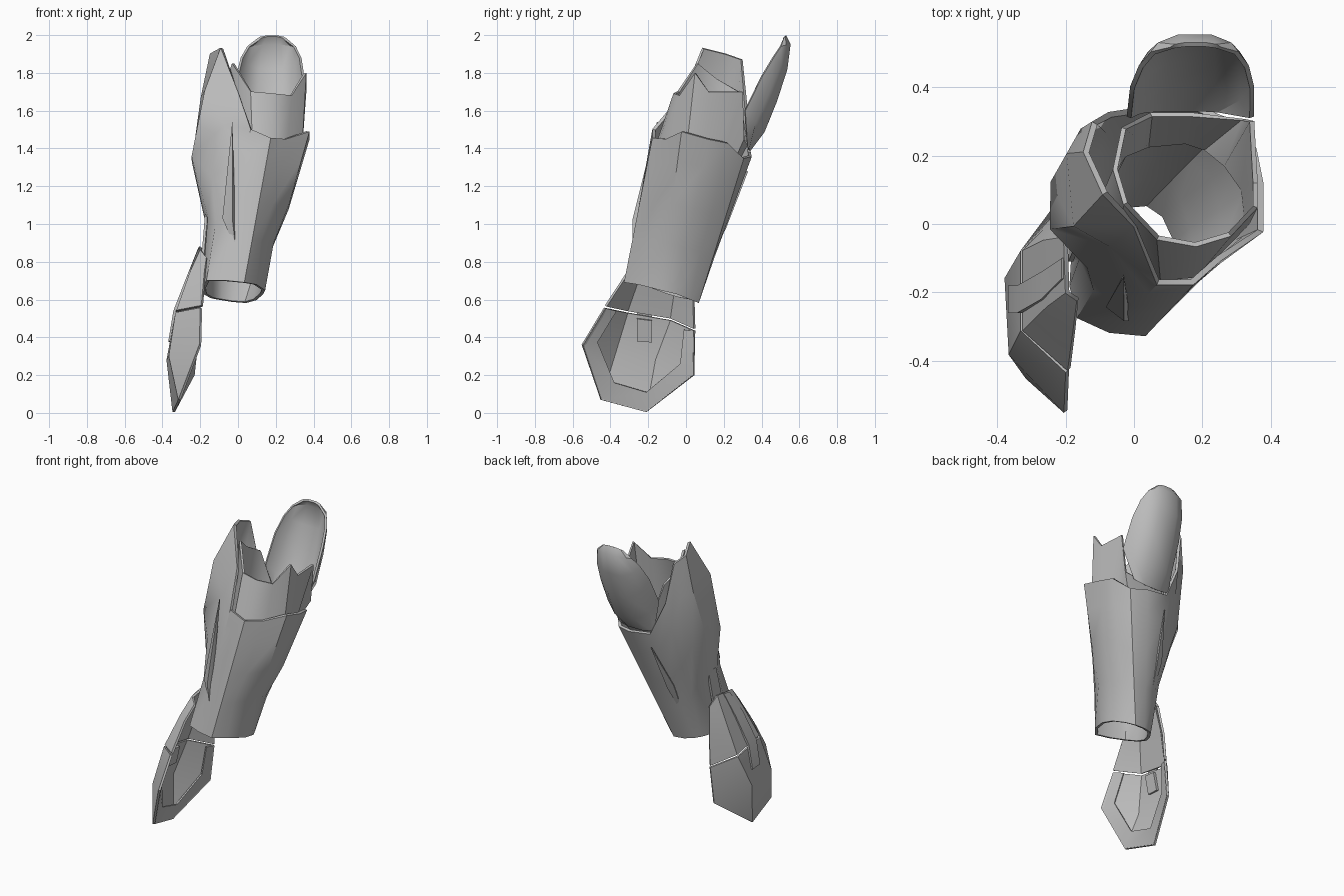
import bpy
import bmesh
from math import radians
from mathutils import Vector

default_cube = bpy.data.objects.get("Cube")
if default_cube:
    bpy.data.objects.remove(default_cube, do_unlink=True)

# Single grey armour material
grey = bpy.data.materials.new("armour_grey")
grey.use_nodes = True
colour = (0.5, 0.5, 0.5, 1)
grey.diffuse_color = colour
shader = next(n for n in grey.node_tree.nodes if n.type == "BSDF_PRINCIPLED")
shader.inputs["Base Color"].default_value = colour


def make_panel(name, points, faces, thickness=0.014):
    """Thin plate from a few corner points, thickened evenly to both sides."""
    bm = bmesh.new()
    verts = [bm.verts.new(p) for p in points]
    for face in faces:
        bm.faces.new([verts[i] for i in face])
    bmesh.ops.recalc_face_normals(bm, faces=bm.faces)
    mesh = bpy.data.meshes.new(name)
    bm.to_mesh(mesh)
    bm.free()
    mesh.materials.append(grey)
    obj = bpy.data.objects.new(name, mesh)
    bpy.context.collection.objects.link(obj)
    bpy.ops.object.select_all(action="DESELECT")
    obj.select_set(True)
    bpy.context.view_layer.objects.active = obj
    solid = obj.modifiers.new("thickness", "SOLIDIFY")
    solid.thickness = thickness
    solid.offset = 0
    # Apply first so that the rims of the plates stay crisp
    bpy.ops.object.modifier_apply(modifier=solid.name)
    bpy.ops.object.shade_smooth_by_angle(angle=radians(35))


def make_loft(name, rows, closed=False, thickness=0.014):
    """Skin equal-length rows of points, optionally joined into a tube."""
    count = len(rows[0])
    spans = count if closed else count - 1
    faces = []
    for r in range(len(rows) - 1):
        for c in range(spans):
            d = (c + 1) % count
            faces.append((r * count + c, r * count + d,
                          (r + 1) * count + d, (r + 1) * count + c))
    make_panel(name, [p for row in rows for p in row], faces, thickness)


def blend(row_a, row_b, t, first=0, pushes=()):
    """Row between two rows, with some columns pushed sideways in x and y."""
    row = [Vector(a).lerp(Vector(b), t) for a, b in zip(row_a, row_b)]
    for column, (x, y) in enumerate(pushes, first):
        row[column] += Vector((x, y, 0))
    return row


# Forearm shell: tilted wrist ring rising to a cuff with a tall side fin
wrist = [(-.07, -.31, .70), (.03, -.32, .69), (.09, -.25, .68), (.135, -.13, .65),
         (.125, -.05, .63), (.09, .025, .60), (.04, .06, .585), (-.03, .055, .59),
         (-.09, .03, .60), (-.12, 0, .605), (-.14, -.03, .61), (-.175, -.10, .63),
         (-.18, -.18, .66), (-.16, -.27, .70)]
cuff = [(.07, -.17, 1.5), (.17, -.17, 1.455), (.25, -.10, 1.45), (.37, -.02, 1.49),
        (.37, .12, 1.45), (.35, .22, 1.43), (.28, .30, 1.35), (.18, .34, 1.36),
        (.03, .335, 1.38), (-.07, .32, 1.6), (-.115, .295, 1.87), (-.14, .21, 1.9),
        (-.085, .09, 1.93), (0, 0, 1.7)]
narrow = blend(wrist, cuff, .3, 2, [(-.025, -.01)] * 4)
flared = blend(wrist, cuff, .55, 9,
               [(-.02, .03), (-.05, .04), (-.08, .05), (-.11, .02), (-.06, 0)])
shoulder = blend(flared, cuff, .6, 10, [(-.01, .02), (-.01, .03), (-.025, -.05), (-.015, -.01)])
make_loft("forearm_shell", [wrist, narrow, flared, shoulder, cuff],
          closed=True, thickness=.018)

# Inner sleeve with a scalloped rim, low at the back
sleeve_base = [(.08, -.16, 1.4), (.18, -.15, 1.38), (.25, -.08, 1.35), (.33, 0, 1.35),
               (.32, .1, 1.3), (.27, .17, 1.3), (.21, .22, 1.27), (.15, .24, 1.27),
               (.04, .23, 1.27), (-.03, .2, 1.25), (-.08, .1, 1.25), (-.03, -.05, 1.3)]
sleeve_rim = [(.07, -.04, 1.7), (.18, -.06, 1.69), (.28, -.03, 1.68), (.355, .05, 1.8),
              (.355, .12, 1.7), (.345, .3, 1.7), (.32, .305, 1.45), (.17, .32, 1.42),
              (.05, .32, 1.42), (-.03, .28, 1.7), (-.055, .16, 1.77), (-.025, .06, 1.85)]
make_loft("inner_sleeve", [sleeve_base, sleeve_rim], closed=True)

# Elbow guard: scooped rows given as left x, right x, edge (y, z), back (y, z)
elbow_rows = []
for left, right, edge_y, edge_z, back_y, back_z in (
        (.01, .27, .325, 1.41, .335, 1.39),
        (-.015, .345, .312, 1.6, .41, 1.49),
        (-.005, .345, .40, 1.78, .475, 1.65),
        (.02, .33, .46, 1.88, .53, 1.82),
        (.055, .30, .50, 1.94, .547, 1.95),
        (.11, .25, .515, 1.98, .525, 1.995)):
    row = []
    for across, depth in ((0, 0), (.08, .55), (.3, 1), (.7, 1), (.92, .55), (1, 0)):
        row.append((left + (right - left) * across,
                    edge_y + (back_y - edge_y) * depth,
                    edge_z + (back_z - edge_z) * depth))
    elbow_rows.append(row)
make_loft("elbow_guard", elbow_rows)

# Raised blades on the front and back of the forearm
blade_faces = [(0, 1, 3), (1, 2, 3), (0, 3, 2)]
make_panel("front_blade",
           [(-.03, -.15, 1.54), (-.08, -.24, 1.03), (-.01, -.28, .86), (-.03, -.28, 1.02)],
           blade_faces, .008)
make_panel("back_blade",
           [(.03, .325, 1.28), (-.05, .2, 1.0), (-.05, .08, .74), (-.01, .21, .98)],
           blade_faces, .008)

# Lower hand plate: faceted dome with a pointed tip
hand_edge = [(-.195, -.43, .555), (-.2, -.548, .36), (-.31, -.45, .07),
             (-.34, -.21, .005), (-.235, .04, .2), (-.21, .045, .435)]
dome = [(-.325, -.08, .49), (-.325, -.31, .53), (-.36, -.38, .3), (-.372, -.16, .28)]
make_panel("lower_hand_plate", hand_edge + dome,
           [(0, 1, 8, 7), (1, 2, 8), (2, 3, 9, 8), (3, 4, 9), (4, 5, 6, 9), (7, 8, 9, 6)])

# Inward rim around the lower hand plate
rim_inside = [(-.23, -.37, .54), (-.24, -.47, .375), (-.3, -.38, .16),
              (-.31, -.21, .11), (-.25, -.03, .26), (-.23, -.01, .44)]
make_loft("hand_plate_rim", [hand_edge, rim_inside], thickness=.01)

# Upper hand plate, tapering up to the wrist
make_loft("upper_hand_plate", [
    [(-.19, -.425, .566), (-.32, -.31, .541), (-.32, -.08, .501), (-.21, .045, .446)],
    [(-.175, -.31, .74), (-.25, -.24, .74), (-.26, -.05, .71), (-.2, .04, .62)],
    [(-.165, -.22, .82), (-.195, -.2, .86), (-.2, -.04, .88), (-.18, .01, .82)]])

# Tab joining the hand plate to the forearm
make_loft("wrist_tab", [
    [(-.185, -.11, .84), (-.185, -.02, .84)],
    [(-.168, -.07, 1.05), (-.168, .01, 1.05)]])

# Centre strip and clasp bridging the two hand plates
make_loft("centre_strip", [
    [(-.362, -.26, .38), (-.362, -.18, .375)],
    [(-.335, -.26, .54), (-.335, -.18, .53)],
    [(-.265, -.22, .72), (-.265, -.14, .72)],
    [(-.205, -.16, .86), (-.205, -.1, .87)]])
make_loft("clasp", [
    [(-.34, -.26, .38), (-.34, -.18, .375)],
    [(-.315, -.26, .5), (-.315, -.18, .49)]], thickness=.02)
